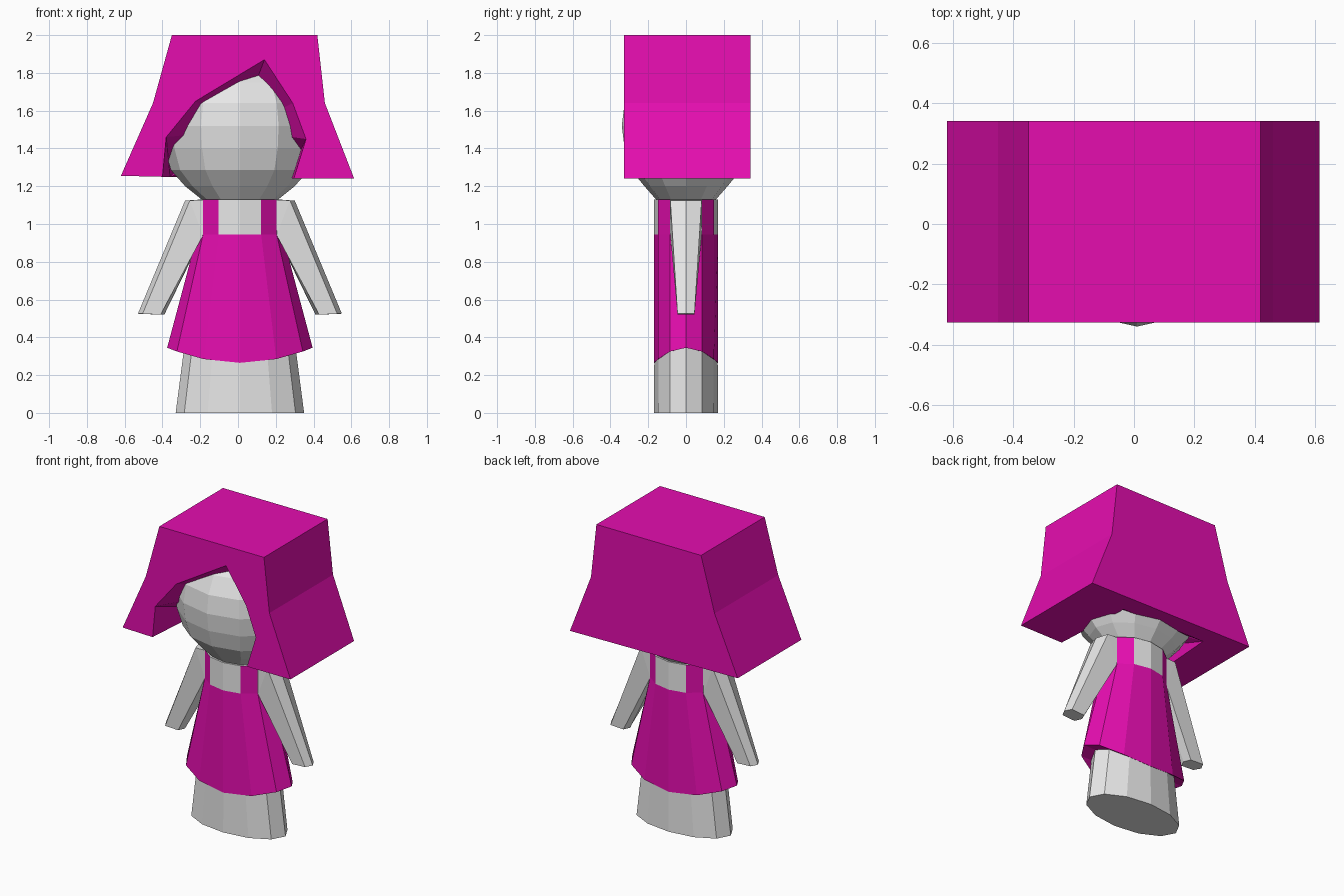
import bpy, bmesh, math

if "Cube" in bpy.data.objects:
    bpy.data.objects.remove(bpy.data.objects["Cube"])


def material(name, rgb):
    m = bpy.data.materials.new(name)
    m.diffuse_color = (*rgb, 1)
    m.use_nodes = True
    m.node_tree.nodes["Principled BSDF"].inputs["Base Color"].default_value = m.diffuse_color
    return m


grey = material("light_grey", (0.8, 0.8, 0.8))
pink = material("magenta", (0.78, 0.004, 0.43))


def finish(bm, name, mats):
    bmesh.ops.recalc_face_normals(bm, faces=bm.faces)
    me = bpy.data.meshes.new(name)
    bm.to_mesh(me)
    bm.free()
    for m in mats:
        me.materials.append(m)
    ob = bpy.data.objects.new(name, me)
    bpy.context.collection.objects.link(ob)
    return ob


def loft(name, rings, mats, rule=None):
    """Skin closed rings of points; rule(ring, side) gives the material slot."""
    bm = bmesh.new()
    vs = [[bm.verts.new(p) for p in r] for r in rings]
    n = len(vs[0])
    for k in range(len(vs) - 1):
        for i in range(n):
            j = (i + 1) % n
            f = bm.faces.new((vs[k][i], vs[k][j], vs[k + 1][j], vs[k + 1][i]))
            f.material_index = rule(k, i) if rule else 0
    bm.faces.new(vs[0])
    bm.faces.new(vs[-1])
    return finish(bm, name, mats)


CX = 0.01   # body axis
N = 12      # sides of every round part


def oval(rx, ry, z):
    """Twelve-sided oval; z is a number or a function of the angle."""
    pts = []
    for i in range(N):
        a = 2 * math.pi * i / N
        pts.append((CX + rx * math.cos(a), ry * math.sin(a),
                    z(a) if callable(z) else z))
    return pts


# Body with legs, dress and shoulder straps
def hem(a):
    return 0.345 - 0.08 * math.sin(a) ** 2


def body_colour(ring, side):
    if ring in (1, 2):                               # hem underside and dress
        return 1
    return int(ring == 3 and side in (1, 4, 7, 10))  # straps


loft("body_and_dress",
     [oval(0.34, 0.17, 0), oval(0.295, 0.168, hem), oval(0.385, 0.17, hem),
      oval(0.225, 0.17, 0.945), oval(0.225, 0.17, 1.13)],
     [grey, pink], body_colour)

# Head
loft("head", [oval(*r) for r in (
    (0.19, 0.15, 1.12), (0.29, 0.22, 1.20), (0.365, 0.29, 1.285),
    (0.40, 0.325, 1.40), (0.41, 0.34, 1.52), (0.39, 0.325, 1.64),
    (0.33, 0.27, 1.75), (0.24, 0.20, 1.83), (0.10, 0.09, 1.89))], [grey])


# Arms: six-sided, tapering from the shoulder to the hand
def arm_ring(s, outer, inner, width):
    (xo, mo, zo), (xi, mi, zi) = outer, inner
    pts = [(xo, -width, zo), (mo, 0, zo), (xo, width, zo),
           (xi, width, zi), (mi, 0, zi), (xi, -width, zi)]
    return [(CX + s * x, y, z) for x, y, z in pts]


for s, side in ((1, "right"), (-1, "left")):
    loft(side + "_arm", [
        arm_ring(s, (0.18, 0.18, 1.128), (0.18, 0.18, 0.945), 0.085),
        arm_ring(s, (0.265, 0.29, 1.125), (0.195, 0.20, 0.94), 0.083),
        arm_ring(s, (0.515, 0.54, 0.525), (0.42, 0.40, 0.52), 0.045)], [grey])

# Hair: extruded outline with a tapering opening for the face
outline = [(-0.62, 1.255), (-0.45, 1.64), (-0.35, 2.0),
           (0.42, 2.0), (0.46, 1.64), (0.615, 1.24)]
opening = [(-0.40, 1.25), (-0.38, 1.46), (-0.225, 1.65), (0.14, 1.87),
           (0.29, 1.64), (0.36, 1.45), (0.295, 1.24)]
FRONT, BACK = -0.327, 0.342
bm = bmesh.new()
front = [bm.verts.new((x, FRONT, z)) for x, z in outline]
back = [bm.verts.new((x, BACK, z)) for x, z in outline]
rim = [bm.verts.new((x, FRONT, z)) for x, z in opening]
inner = []
for i, (x, z) in enumerate(opening):
    if i in (0, 6):      # lower ends run straight back under the head
        inner.append(bm.verts.new((x * 0.9, 0.22, z)))
    else:                # upper points close in on the head
        inner.append(bm.verts.new((x * 0.64, -0.15, 1.5 + (z - 1.5) * 0.64)))
bm.faces.new(front + rim[::-1])
bm.faces.new(back)
for i in range(5):
    bm.faces.new((front[i], front[i + 1], back[i + 1], back[i]))
for i in range(6):
    a, b, c, d = rim[i], rim[i + 1], inner[i + 1], inner[i]
    tris = ((a, b, c), (a, c, d)) if i == 5 else ((a, b, d), (b, c, d))
    if i == 5:
        tris = ((a, b, c), (a, c, d))
    for t in tris:
        bm.faces.new(t)
for i in range(1, 6):
    bm.faces.new((inner[0], inner[i], inner[i + 1]))
bm.faces.new((back[0], back[5], front[5], rim[6],
              inner[6], inner[0], rim[0], front[0]))
finish(bm, "hair", [pink])
